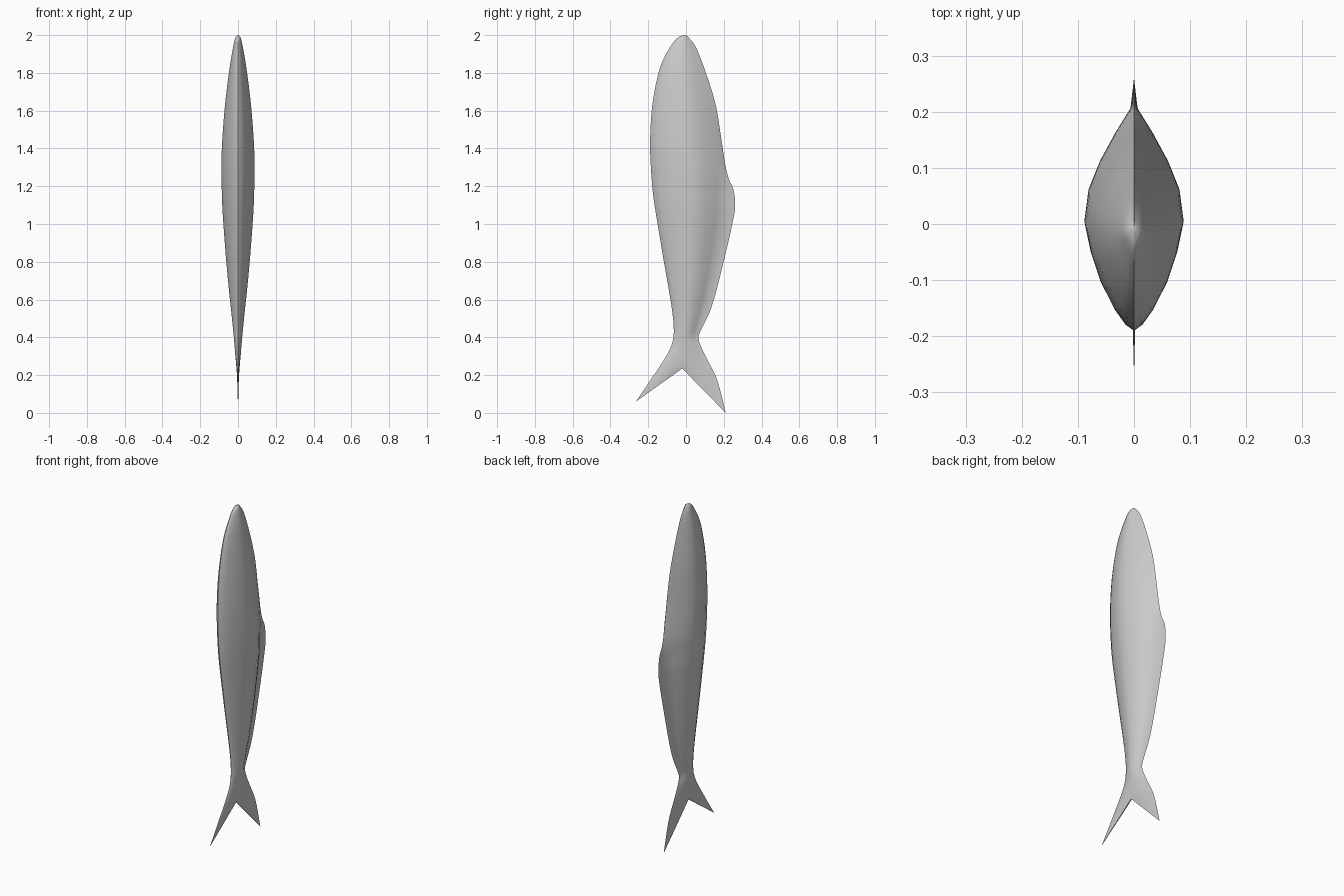
import bpy, bmesh
from mathutils import Vector

if "Cube" in bpy.data.objects:
    bpy.data.objects.remove(bpy.data.objects["Cube"])

# Half cross-section: (position from belly to back, share of half width)
SECTION = [(0.03, .18), (0.1, .4), (0.23, .69), (0.36, .88), (0.49, 1),
           (0.63, .92), (0.76, .69), (0.89, .38), (1.0, .08)]
MID = 0.49

# Body stations: z, belly y, back y, fin edge y, half width
BODY = [(1.998, -.018, .002, .004, .004), (1.985, -.045, .013, .016, .015),
        (1.94, -.082, .045, .05, .025), (1.83, -.137, .088, .095, .044),
        (1.64, -.177, .145, .155, .068), (1.45, -.19, .178, .187, .083),
        (1.32, -.187, .198, .207, .088), (1.24, -.182, .205, .226, .088),
        (1.18, -.177, .203, .252, .086), (1.09, -.165, .2, .26, .083),
        (0.98, -.147, .185, .241, .076), (0.80, -.117, .153, .199, .062),
        (0.64, -.089, .118, .159, .047), (0.53, -.072, .088, .124, .035),
        (0.45, -.065, .064, .085, .027), (0.40, -.067, .054, .066, .022)]

# Tail stations bend into a fork: front edge y z, middle y z, rear edge y z, half width
TAIL = [(-.078, .355, 0, .350, .080, .350, .018), (-.108, .295, -.01, .300, .111, .285, .014),
        (-.185, .178, -.015, .258, .165, .175, .009), (-.265, .060, -.02, .235, .21, 0, .003)]


def stations():
    for z, y0, yb, yf, w in BODY:
        yield (y0, z, y0 + MID * (yb - y0), z, yb, z, yf, z, w)
    for y0, z0, ym, zm, y1, z1, w in TAIL:
        k = .93
        yield (y0, z0, ym, zm, ym + k * (y1 - ym), zm + k * (z1 - zm), y1, z1, w)


def smooth_rows(rows, steps=4):
    """Catmull-Rom interpolation between stations."""
    out = []
    for i in range(len(rows) - 1):
        a, b, c, d = (rows[min(max(j, 0), len(rows) - 1)] for j in range(i - 1, i + 3))
        for s in range(steps):
            t = s / steps
            out.append([.5 * (2 * q + (r - p) * t + (2 * p - 5 * q + 4 * r - u) * t * t
                              + (3 * q - p - 3 * r + u) * t ** 3)
                        for p, q, r, u in zip(a, b, c, d)])
    return out + [list(rows[-1])]


def ring(row):
    lo, mid, back, fin = (Vector((0, row[i], row[i + 1])) for i in (0, 2, 4, 6))
    side = []
    for t, share in SECTION:
        p = lo.lerp(mid, t / MID) if t <= MID else mid.lerp(back, (t - MID) / (1 - MID))
        side.append(p + Vector((row[8] * share, 0, 0)))
    mirrored = [Vector((-p.x, p.y, p.z)) for p in reversed(side)]
    return [lo] + side + [fin] + mirrored


# Fish body, back fin and forked tail as one continuous loft
bm = bmesh.new()
rings = [[bm.verts.new(p) for p in ring(r)] for r in smooth_rows(list(stations()))]
n = len(rings[0])
for a, b in zip(rings, rings[1:]):
    for i in range(n):
        j = (i + 1) % n
        bm.faces.new((a[i], a[j], b[j], b[i]))

# Nose cap
tip = bm.verts.new((0, -.008, 2.0))
for i in range(n):
    bm.faces.new((tip, rings[0][(i + 1) % n], rings[0][i]))

# Thin closing strip along the fork edge
last, h = rings[-1], n // 2
for i in range(h):
    loop = [last[i], last[i + 1], last[(n - i - 1) % n], last[(n - i) % n]]
    bm.faces.new(list(dict.fromkeys(loop)))

bmesh.ops.recalc_face_normals(bm, faces=bm.faces)
mesh = bpy.data.meshes.new("fish_body")
bm.to_mesh(mesh)
bm.free()
fish = bpy.data.objects.new("fish_body", mesh)
bpy.context.collection.objects.link(fish)
bpy.context.view_layer.objects.active = fish
fish.select_set(True)
bpy.ops.object.shade_smooth_by_angle(angle=1.0)
